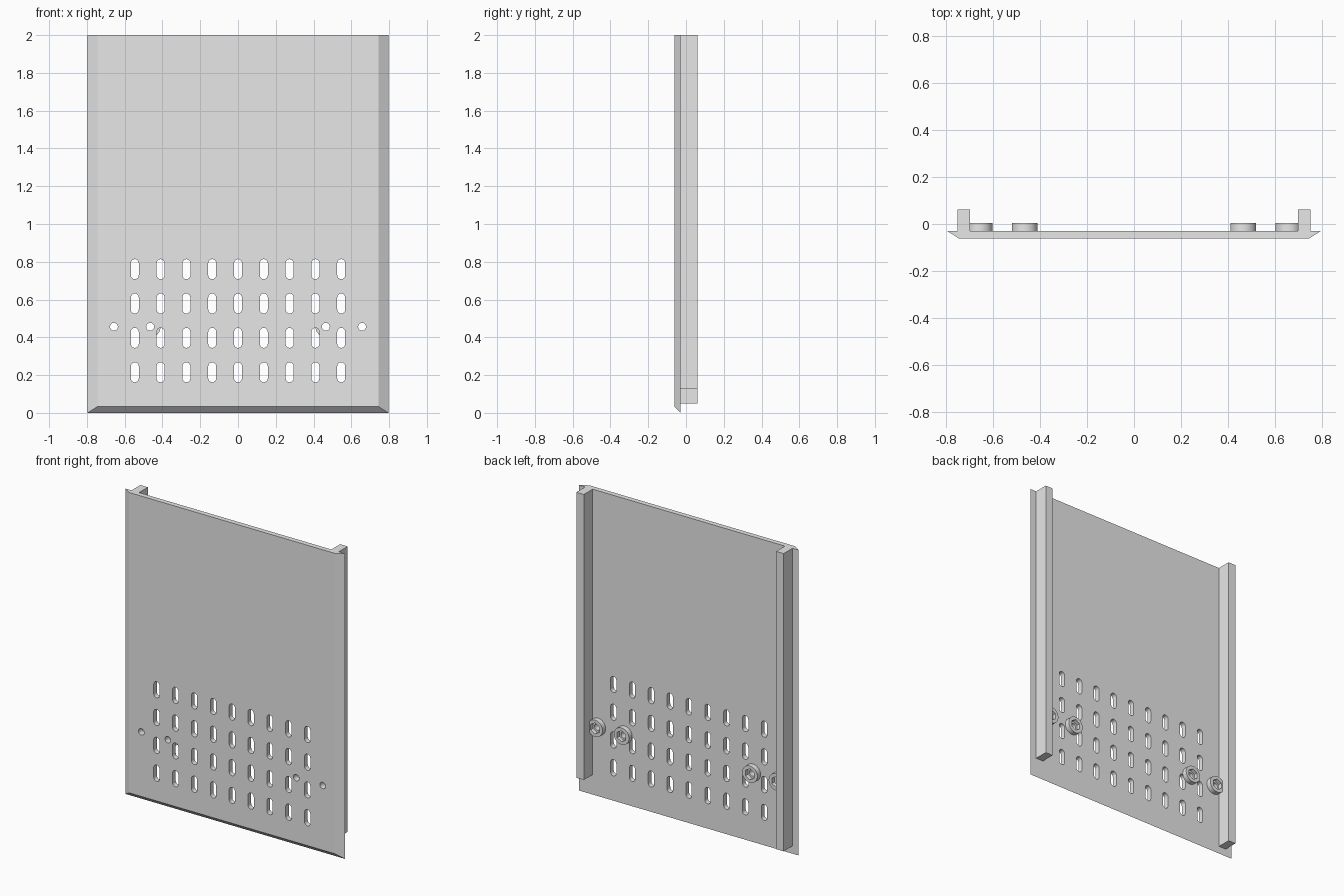
import bpy, bmesh
from math import cos, sin, pi, radians

if "Cube" in bpy.data.objects:
    bpy.data.objects.remove(bpy.data.objects["Cube"])

FRONT, BACK, RAIL_BACK, BOSS_BACK = -0.062, -0.029, 0.062, 0.004
BOSS_Z = 0.456
BOSS_X = [s * x for s in (-1, 1) for x in (0.465, 0.657)]

GREY = (0.8, 0.8, 0.8, 1)
grey = bpy.data.materials.new("light grey")
grey.use_nodes = True
grey.diffuse_color = GREY
grey.node_tree.nodes["Principled BSDF"].inputs["Base Color"].default_value = GREY


def ring(cx, cz, r, n, start=0.0):
    """Regular polygon in the xz plane."""
    return [(cx + r * cos(start + 2 * pi * i / n), cz + r * sin(start + 2 * pi * i / n))
            for i in range(n)]


def rect(x0, x1, z0, z1):
    return [(x0, z0), (x1, z0), (x1, z1), (x0, z1)]


def slot(cx, cz, r, half, n=8):
    """Upright slot outline with round ends."""
    top = [(cx + r * cos(pi * i / n), cz + half - r + r * sin(pi * i / n)) for i in range(n + 1)]
    return top + [(2 * cx - x, 2 * cz - z) for x, z in top]


def loft(bm, front, back, y0, y1):
    """Closed solid between two outlines with equal point counts."""
    a = [bm.verts.new((x, y0, z)) for x, z in front]
    b = [bm.verts.new((x, y1, z)) for x, z in back]
    bm.faces.new(a)
    bm.faces.new(b[::-1])
    for i in range(len(a)):
        j = (i + 1) % len(a)
        bm.faces.new((a[j], a[i], b[i], b[j]))


def solid(name, parts):
    """Object made of lofted parts: (front outline, back outline, y0, y1)."""
    bm = bmesh.new()
    for part in parts:
        loft(bm, *part)
    bmesh.ops.recalc_face_normals(bm, faces=bm.faces)
    mesh = bpy.data.meshes.new(name)
    bm.to_mesh(mesh)
    bm.free()
    mesh.materials.append(grey)
    obj = bpy.data.objects.new(name, mesh)
    bpy.context.collection.objects.link(obj)
    return obj


def activate(obj):
    bpy.ops.object.select_all(action='DESELECT')
    obj.select_set(True)
    bpy.context.view_layer.objects.active = obj


def cut(obj, outlines, y0, y1):
    """Subtract prisms from the object, then drop the cutter."""
    cutter = solid("cutter", [(o, o, y0, y1) for o in outlines])
    cutter.hide_render = True
    mod = obj.modifiers.new("cut", 'BOOLEAN')
    mod.operation = 'DIFFERENCE'
    mod.solver = 'EXACT'
    mod.object = cutter
    activate(obj)
    bpy.ops.object.modifier_apply(modifier=mod.name)
    bpy.data.objects.remove(cutter)


def smooth(obj):
    activate(obj)
    bpy.ops.object.shade_smooth_by_angle(angle=radians(25))


# Panel: slanted sides and bottom edge, square top
panel = solid("panel", [(rect(-0.745, 0.745, 0.033, 2), rect(-0.796, 0.796, 0, 2), FRONT, BACK)])

# Vent slots and screw holes through the panel
vents = [slot(0.1366 * c, 0.215 + 0.182 * r, 0.021, 0.053)
         for c in range(-4, 5) for r in range(4)]
holes = [ring(x, BOSS_Z, 0.021, 24) for x in BOSS_X]
cut(panel, vents + holes, FRONT - 0.1, BACK + 0.1)
smooth(panel)

# Rails on the back, one shorter at the foot
for name, x0, x1, foot in (("left_rail", 0.697, 0.751, 0.13), ("right_rail", -0.751, -0.697, 0.05)):
    outline = rect(x0, x1, foot, 2)
    solid(name, [(outline, outline, BACK, RAIL_BACK)])

# Round screw bosses with hexagonal nut pockets
for i, x in enumerate(BOSS_X):
    outline = ring(x, BOSS_Z, 0.055, 40)
    boss = solid(f"screw_boss_{i + 1}", [(outline, outline, BACK, BOSS_BACK)])
    cut(boss, [ring(x, BOSS_Z, 0.021, 24)], BACK - 0.05, BOSS_BACK + 0.05)
    cut(boss, [ring(x, BOSS_Z, 0.036, 6, pi / 6)], BACK + 0.008, BOSS_BACK + 0.05)
    smooth(boss)
